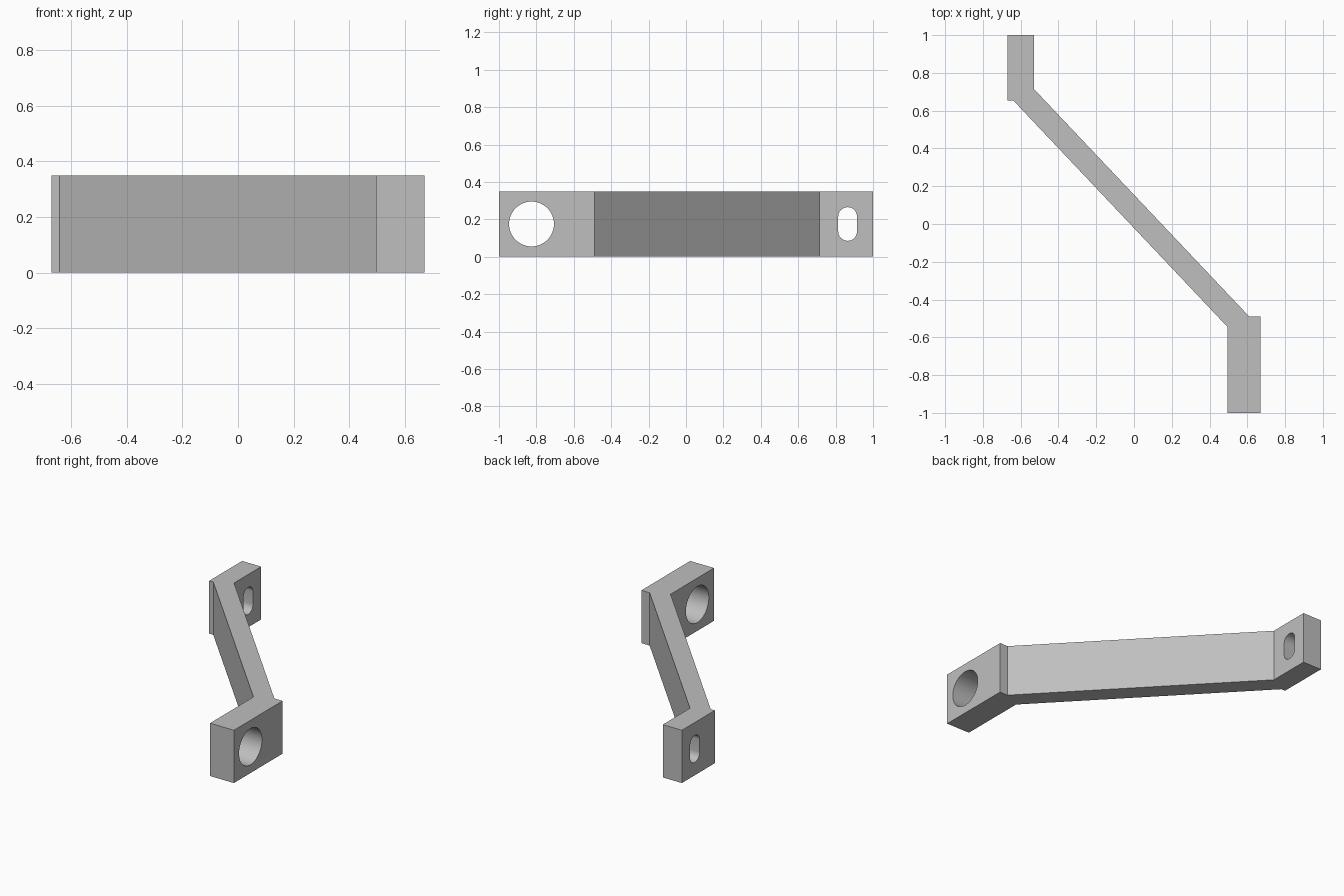
import bpy, bmesh, math
from mathutils import Matrix, Vector

if "Cube" in bpy.data.objects:
    bpy.data.objects.remove(bpy.data.objects["Cube"])

HEIGHT = 0.35
MID = HEIGHT / 2

# Single plain grey
grey = bpy.data.materials.new("plain_grey")
grey.use_nodes = True
colour = (0.52, 0.52, 0.52, 1)
grey.diffuse_color = colour
grey.node_tree.nodes["Principled BSDF"].inputs["Base Color"].default_value = colour


def prism(name, outline, sweep):
    """Extrude a closed outline of 3D points along the sweep vector."""
    bm = bmesh.new()
    face = bm.faces.new([bm.verts.new(p) for p in outline])
    moved = bmesh.ops.extrude_face_region(bm, geom=[face])["geom"]
    bmesh.ops.translate(bm, vec=sweep,
                        verts=[v for v in moved if isinstance(v, bmesh.types.BMVert)])
    bmesh.ops.recalc_face_normals(bm, faces=bm.faces)
    mesh = bpy.data.meshes.new(name)
    bm.to_mesh(mesh)
    bm.free()
    mesh.materials.append(grey)
    obj = bpy.data.objects.new(name, mesh)
    bpy.context.collection.objects.link(obj)
    return obj


def slot_cutter(name, y, radius, stretch, steps):
    """Rounded slot running along x; zero stretch gives a round hole."""
    points = []
    for lift, start in ((stretch, 0), (-stretch, math.pi)):
        count = steps + 1 if stretch else steps
        for i in range(count):
            a = start + math.pi * i / steps
            points.append((-1, y + radius * math.cos(a), MID + lift + radius * math.sin(a)))
    cutter = prism(name, points, Vector((2, 0, 0)))
    cutter.hide_render = True
    return cutter


# Bracket: two end tabs joined by a diagonal arm
plan = [(-0.67, 1), (-0.67, 0.655), (-0.64, 0.655), (0.495, -0.545), (0.495, -1),
        (0.67, -1), (0.67, -0.49), (0.61, -0.49), (-0.53, 0.715), (-0.53, 1)]
bracket = prism("offset_bracket", [(x, y, 0) for x, y in plan], Vector((0, 0, HEIGHT)))

# Round hole in the front tab, upright slot in the back tab
cutters = [slot_cutter("round_hole_cutter", -0.826, 0.12, 0, 24),
           slot_cutter("slot_cutter", 0.864, 0.05, 0.04, 16)]
bpy.context.view_layer.objects.active = bracket
for cutter in cutters:
    mod = bracket.modifiers.new(cutter.name, "BOOLEAN")
    mod.operation = "DIFFERENCE"
    mod.solver = "EXACT"
    mod.object = cutter
    bpy.ops.object.modifier_apply(modifier=mod.name)
    bpy.data.objects.remove(cutter)

# Smooth hole walls, crisp edges
bpy.ops.object.select_all(action="DESELECT")
bracket.select_set(True)
bpy.ops.object.shade_smooth_by_angle(angle=math.radians(30))
